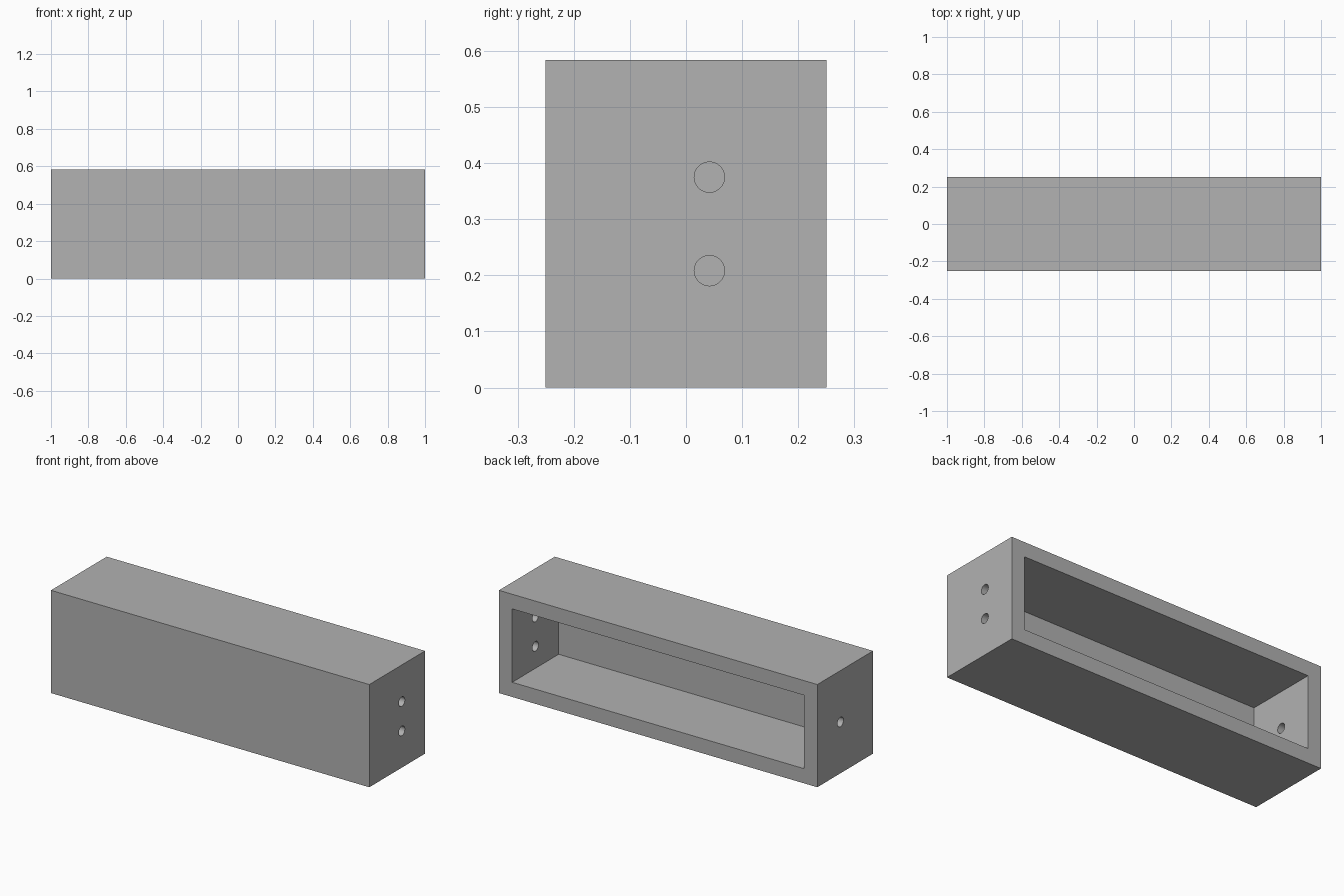
import bpy
import math

old = bpy.data.objects.get("Cube")
if old:
    bpy.data.objects.remove(old, do_unlink=True)

U = 1 / 12                                  # wall thickness, the module of the box
LENGTH, DEPTH, HEIGHT = 24 * U, 6 * U, 7 * U
HOLE_RADIUS = 0.027
HOLE_Y = U / 2                              # middle of the cavity depth

grey = bpy.data.materials.new("plain grey")
grey.use_nodes = True
colour = (0.445, 0.445, 0.445, 1)
grey.diffuse_color = colour
bsdf = next(n for n in grey.node_tree.nodes if n.type == 'BSDF_PRINCIPLED')
bsdf.inputs["Base Color"].default_value = colour


def block(name, low, high):
    """Box between two opposite corners."""
    centre = [(a + b) / 2 for a, b in zip(low, high)]
    bpy.ops.mesh.primitive_cube_add(size=1, location=centre)
    obj = bpy.context.object
    obj.name = name
    obj.scale = [b - a for a, b in zip(low, high)]
    bpy.ops.object.transform_apply(location=True, rotation=False, scale=True)
    obj.data.materials.append(grey)
    return obj


def drill(name, x, z):
    """Cylinder along x that passes through one end wall."""
    bpy.ops.mesh.primitive_cylinder_add(
        vertices=48, radius=HOLE_RADIUS, depth=2 * U,
        location=(x, HOLE_Y, z), rotation=(0, math.pi / 2, 0))
    obj = bpy.context.object
    obj.name = name
    obj.data.materials.append(grey)
    return obj


def cut(body, cutter):
    cutter.hide_render = True
    mod = body.modifiers.new(cutter.name, 'BOOLEAN')
    mod.operation = 'DIFFERENCE'
    mod.solver = 'EXACT'
    mod.object = cutter
    bpy.ops.object.select_all(action='DESELECT')
    body.select_set(True)
    bpy.context.view_layer.objects.active = body
    bpy.ops.object.modifier_apply(modifier=mod.name)
    bpy.data.objects.remove(cutter, do_unlink=True)


# Outer box
box = block("open_box", (-LENGTH / 2, -DEPTH / 2, 0), (LENGTH / 2, DEPTH / 2, HEIGHT))

# Cavity, open at the back
cut(box, block("cavity_cutter",
               (-LENGTH / 2 + U, -DEPTH / 2 + U, U),
               (LENGTH / 2 - U, DEPTH / 2 + U, HEIGHT - U)))

# Two holes in the left end, one in the right end
wall_x = LENGTH / 2 - U / 2
for side, z in ((1, 2.5 * U), (1, 4.5 * U), (-1, 3.5 * U)):
    cut(box, drill("hole_cutter", side * wall_x, z))

# Smooth hole walls, sharp box edges
box.select_set(True)
bpy.context.view_layer.objects.active = box
bpy.ops.object.shade_smooth_by_angle(angle=math.radians(30))
